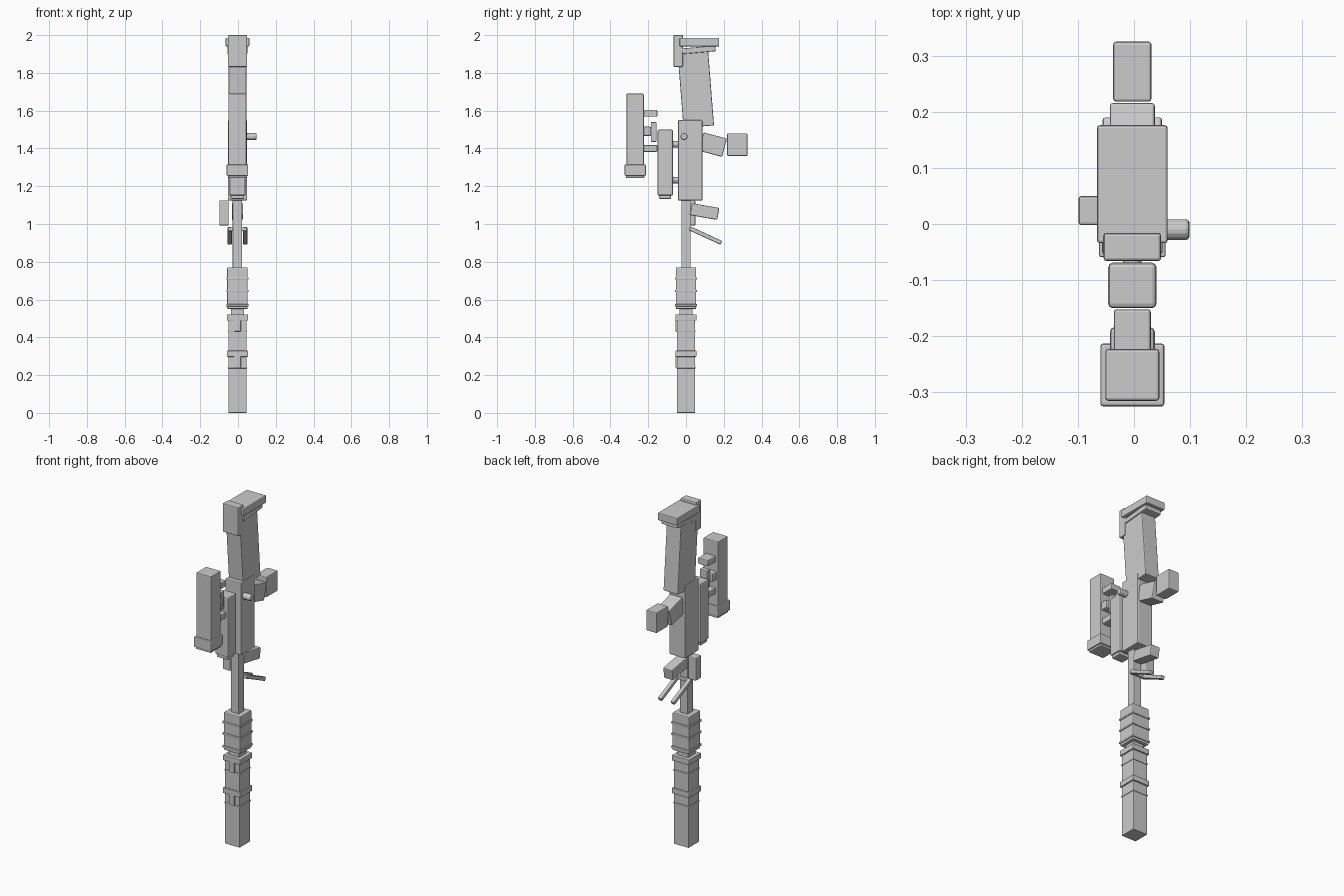
import bpy
from math import radians, atan2, hypot, degrees

cube = bpy.data.objects.get("Cube")
if cube:
    bpy.data.objects.remove(cube, do_unlink=True)

grey = bpy.data.materials.new("plain grey")
grey.use_nodes = True
COLOUR = (0.6, 0.6, 0.6, 1)
grey.diffuse_color = COLOUR
grey.node_tree.nodes["Principled BSDF"].inputs["Base Color"].default_value = COLOUR
MID = -0.003  # centre line of the body in x


def finish(ob, name, bevel):
    ob.name = name
    ob.data.materials.append(grey)
    if bevel:
        mod = ob.modifiers.new("soft edges", 'BEVEL')
        mod.width, mod.segments = bevel, 2
        mod.limit_method = 'ANGLE'
    return ob


def block(name, half_x, y, z, tilt=0, x=MID, bevel=0.005):
    """Box from y and z ranges, tilted about its own centre."""
    bpy.ops.mesh.primitive_cube_add(
        size=1, location=(x, sum(y) / 2, sum(z) / 2), rotation=(radians(tilt), 0, 0))
    ob = bpy.context.object
    ob.scale = (2 * half_x, y[1] - y[0], z[1] - z[0])
    bpy.ops.object.transform_apply(location=False, rotation=False, scale=True)
    return finish(ob, name, bevel)


def square(name, half, z, bevel=0.003):
    return block(name, half, (-half, half), z, bevel=bevel)


def peg(name, radius, length, centre, rotation, bevel=0.006):
    bpy.ops.mesh.primitive_cylinder_add(
        vertices=8, radius=radius, depth=length, location=centre, rotation=rotation)
    return finish(bpy.context.object, name, bevel)


# Suppressor with bands and front clips
square("suppressor", 0.048, (0, 0.52))
for z in (0.313, 0.505):
    square("suppressor_band", 0.056, (z - 0.016, z + 0.016))
    square("suppressor_thin_band", 0.051, (z - 0.077, z - 0.068), 0.002)
    block("suppressor_clip", 0.018, (-0.056, -0.04), (z - 0.073, z), bevel=0.002)
square("suppressor_neck", 0.035, (0.51, 0.56))

# Muzzle collar and barrel
square("collar", 0.054, (0.55, 0.77), 0.005)
for z in (0.57, 0.645, 0.712):
    square("collar_ring", 0.059, (z - 0.006, z + 0.006), 0.003)
square("barrel", 0.025, (0.76, 1.14))

# Folded legs, side box and foregrip under the barrel
start, end = (0.025, 0.975), (0.187, 0.9)
dy, dz = end[0] - start[0], end[1] - start[1]
for side in (-1, 1):
    block("folding_leg", 0.012,
          (0.106 - hypot(dy, dz) / 2, 0.106 + hypot(dy, dz) / 2),
          (0.9375 - 0.011, 0.9375 + 0.011),
          degrees(atan2(dz, dy)), MID + side * 0.041, 0.005)
block("leg_bracket", 0.05, (0.018, 0.036), (0.962, 0.982))
block("side_box", 0.025, (-0.002, 0.05), (0.992, 1.125), x=-0.074)
block("foregrip", 0.03, (0.025, 0.172), (1.034, 1.098), -10)

# Receiver, bolt handle, rear grip and its end block
block("receiver", 0.051, (-0.042, 0.087), (1.125, 1.55))
peg("bolt_handle", 0.02, 0.07, (0.064, -0.01, 1.463), (0, radians(90), 0), 0.007)
block("rear_grip", 0.04, (0.078, 0.206), (1.37, 1.47), -15)
block("end_block", 0.034, (0.218, 0.325), (1.36, 1.48))

# Stock, cheek piece and butt plates
block("stock", 0.047, (-0.029, 0.133), (1.515, 1.91), 4.5)
block("cheek_piece", 0.051, (-0.066, -0.016), (1.832, 2.0))
block("butt_spacer", 0.053, (-0.022, 0.157), (1.907, 1.937), 5)
block("butt_plate", 0.063, (-0.034, 0.176), (1.94, 1.985))

# Rail box in front of the receiver, with its mounts
block("rail_box", 0.043, (-0.15, -0.069), (1.15, 1.5), bevel=0.008)
block("rail_box_foot", 0.036, (-0.144, -0.08), (1.133, 1.16))
for z in (1.232, 1.422):
    peg("rail_mount", 0.018, 0.05, (MID, -0.06, z), (radians(90), 0, 0))

# Sight with flared foot, and the links behind it
block("sight_body", 0.048, (-0.315, -0.223), (1.25, 1.69))
block("sight_foot", 0.057, (-0.325, -0.213), (1.255, 1.315))
block("sight_foot_end", 0.05, (-0.318, -0.22), (1.243, 1.27))
for z in (1.4, 1.586):
    block("sight_link", 0.033, (-0.23, -0.152), (z - 0.018, z + 0.018))
block("sight_knob", 0.04, (-0.23, -0.184), (1.465, 1.515), bevel=0.008)
block("sight_lever", 0.024, (-0.186, -0.156), (1.435, 1.54))
